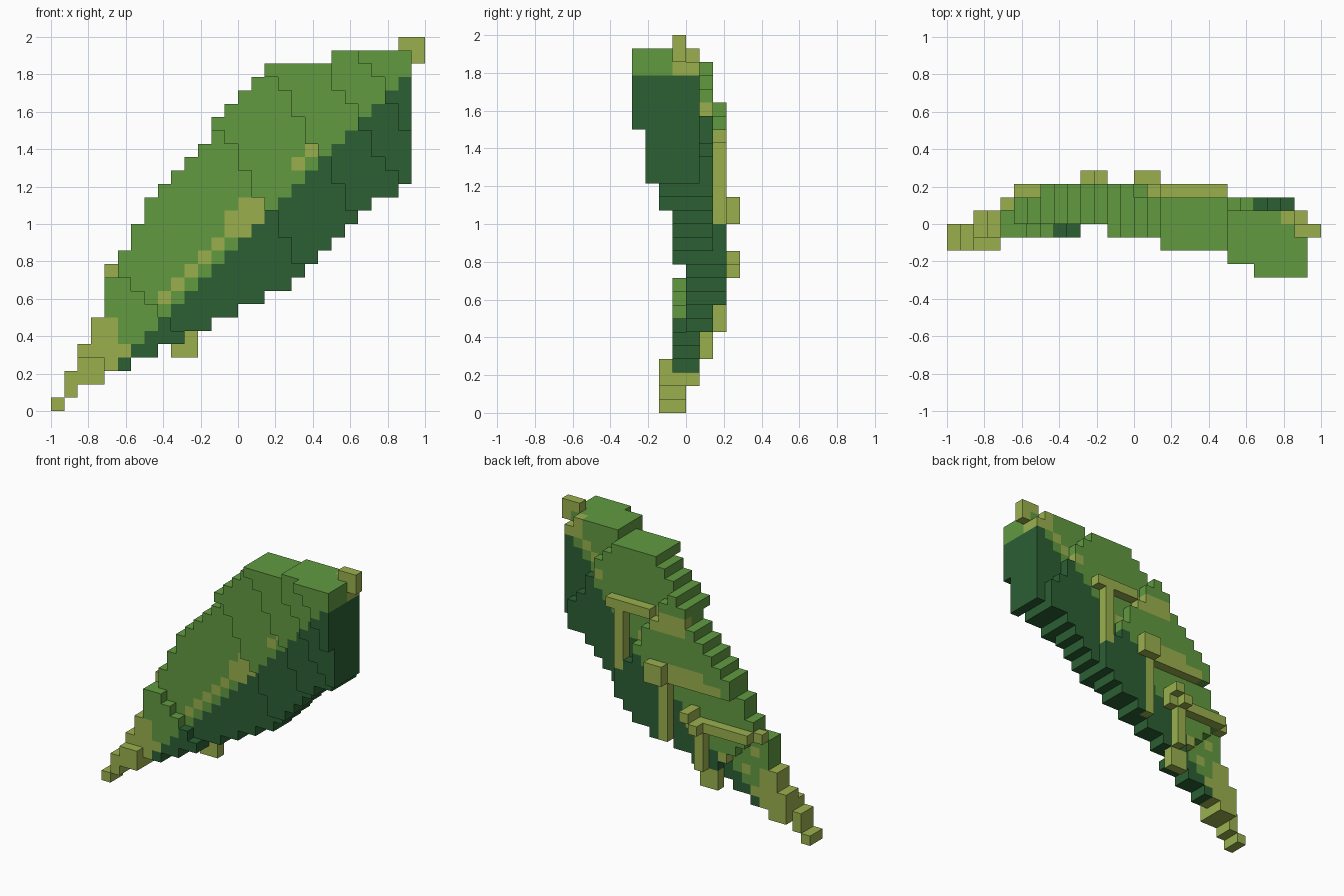
import bpy, bmesh
from mathutils import Vector

if "Cube" in bpy.data.objects:
    bpy.data.objects.remove(bpy.data.objects["Cube"])

U = 2 / 28  # block size


def material(name, rgb):
    m = bpy.data.materials.new(name)
    m.use_nodes = True
    m.diffuse_color = (*rgb, 1)
    m.node_tree.nodes["Principled BSDF"].inputs["Base Color"].default_value = (*rgb, 1)
    return m


MATS = [material("leaf_green", (0.119, 0.323, 0.051)),
        material("dark_green", (0.025, 0.117, 0.034)),
        material("vein_yellow_green", (0.323, 0.434, 0.076))]
GREEN, DARK, VEIN = range(3)
parts = {"upper_blade": {}, "lower_blade": {}, "veins": {}, "stem_tip": {}, "leaf_point": {}}


def box(part, c, j, k, mat=VEIN):
    """Fill a block of cells; each range is (first, last)."""
    for x in range(c[0], c[1] + 1):
        for y in range(j[0], j[1] + 1):
            for z in range(k[0], k[1] + 1):
                parts[part][x, y, z] = mat


def depth(c, k):
    """Front and back limits of the curved blade at one column and height."""
    s = c + 0.6 * k
    if c == 4 or (c + 0.8 * k < 13.05 and k < 10):
        return -1, 1
    front = -sum(s >= t for t in (24.5, 31, 35.3, 38.5))
    bulge = s < 27 and ((k >= c - 1 and k >= 14 and c >= 7) or (k < c - 1 and c >= 15))
    back = 3 if bulge else 1 if s >= 36 or k == 26 else 2
    return front, back


def front_rib(c, k):
    blob = 13 <= c <= 15 and 13 <= k <= 15 and abs(c - k) <= 1 and (c, k) not in ((13, 12), (15, 13))
    return blob or (k == c and (8 <= c <= 13 or c in (18, 19)))


def back_rib(c, k):
    dots = k == c and (c in (6, 17) or 22 <= c <= 25)
    stripe = (k == 15 and 10 <= c <= 13) or (k == 14 and 8 <= c <= 13)
    upper = k in (19, 20) and 12 <= c <= 15
    return dots or stripe or upper or (c, k) in ((5, 8), (8, 7))


# Blade: a stepped outline, filled column by column
bottoms = [3, 3, 4, 4, 5, 5, 6, 6, 7, 7, 8, 8, 9, 9, 10, 11, 12, 13, 14, 15, 16, 16, 17]
tops = [10, 12, 14, 16, 17, 18, 19, 20, 22, 23, 24, 25] + [26] * 5 + [27] * 6
for c, (lo, hi) in enumerate(zip(bottoms, tops), start=4):
    for k in range(lo, hi):
        front, back = depth(c, k)
        dark = k < c - 1
        for j in range(front, back):
            mat = DARK if dark else GREEN
            if (c == 4 and k < 7) or (c == 5 and k == 4):
                mat = VEIN
            elif j == front and front_rib(c, k) or j == back - 1 and back_rib(c, k):
                mat = VEIN
            parts["lower_blade" if dark else "upper_blade"][c, j, k] = mat

# Stem end at the bottom
box("stem_tip", (0, 0), (-2, -1), (0, 0))
box("stem_tip", (1, 1), (-2, -1), (1, 2))
box("stem_tip", (2, 3), (-2, 0), (2, 3))
box("stem_tip", (2, 2), (-1, 0), (4, 4))
box("stem_tip", (3, 3), (-1, 0), (4, 6))

# Point at the top
del parts["upper_blade"][26, 0, 26]
box("leaf_point", (26, 27), (-1, -1), (26, 27))
box("upper_blade", (25, 26), (-1, 0), (25, 25))
box("upper_blade", (25, 25), (0, 0), (26, 26))

# Raised veins on the back: lower, middle and upper branches
box("veins", (4, 4), (1, 1), (10, 10))
box("veins", (5, 11), (2, 2), (10, 10))
box("veins", (10, 10), (2, 3), (10, 10))
box("veins", (11, 11), (2, 3), (11, 11))
box("veins", (10, 10), (2, 2), (6, 9))
box("veins", (9, 10), (1, 1), (4, 5))
box("veins", (14, 15), (3, 3), (14, 15))
box("veins", (14, 14), (2, 2), (8, 13))
box("veins", (16, 20), (2, 2), (20, 20))
box("veins", (19, 19), (2, 2), (13, 19))

# Turn each part into a mesh of its exposed block faces
filled = set().union(*parts.values())
for name, cells in parts.items():
    bm = bmesh.new()
    for cell, mat in cells.items():
        for axis in range(3):
            for sign in (-1, 1):
                n = Vector((0, 0, 0))
                n[axis] = sign
                if tuple(int(a + b) for a, b in zip(cell, n)) in filled:
                    continue
                a, b = Vector((0, 0, 0)), Vector((0, 0, 0))
                a[(axis + 1) % 3] = 0.5
                b[(axis + 2) % 3] = 0.5 * sign
                mid = Vector(cell) + Vector((-13.5, 0.5, 0.5)) + n * 0.5
                face = bm.faces.new([bm.verts.new((mid + d) * U)
                                     for d in (-a - b, a - b, a + b, b - a)])
                face.material_index = mat
    bmesh.ops.remove_doubles(bm, verts=bm.verts, dist=0.001)
    mesh = bpy.data.meshes.new(name)
    bm.to_mesh(mesh)
    bm.free()
    for m in MATS:
        mesh.materials.append(m)
    bpy.context.collection.objects.link(bpy.data.objects.new(name, mesh))
